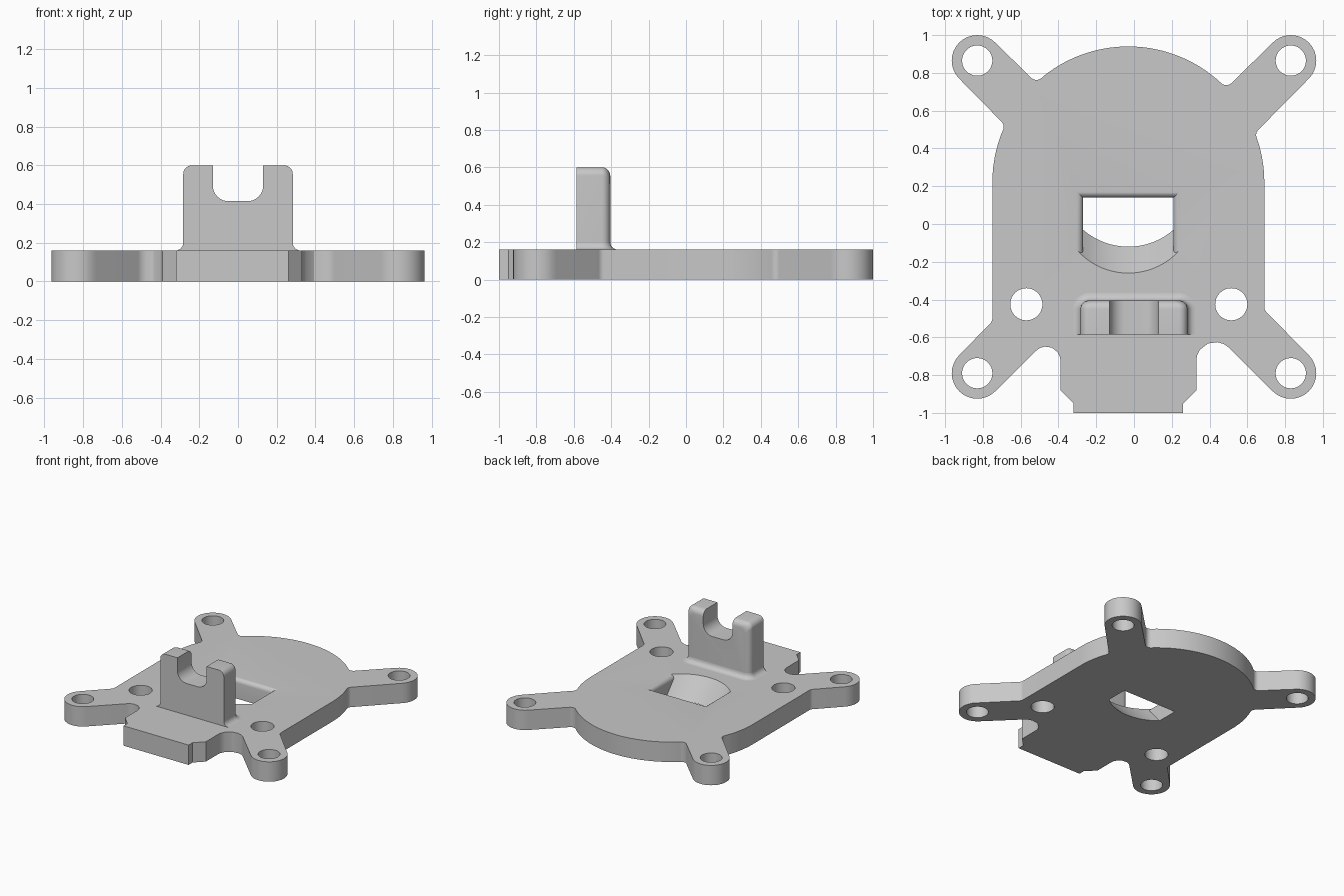
import bpy
import bmesh
from math import sin, cos, tan, pi, radians, sqrt
from mathutils import Vector

cube = bpy.data.objects.get("Cube")
if cube:
    bpy.data.objects.remove(cube, do_unlink=True)

THICK = 0.16
grey = bpy.data.materials.new("plain_grey")
grey.use_nodes = True
grey.diffuse_color = (0.58, 0.58, 0.58, 1)
grey.node_tree.nodes["Principled BSDF"].inputs["Base Color"].default_value = grey.diffuse_color


def arc(cx, cy, r, start, end, steps=16):
    """Points along a circular arc, angles in degrees."""
    angles = [radians(start + (end - start) * i / steps) for i in range(steps + 1)]
    return [(cx + r * cos(a), cy + r * sin(a)) for a in angles]


def rounded(corners, steps=8):
    """Polygon in which every corner given as (x, y, r) is filleted."""
    points = []
    for i, corner in enumerate(corners):
        c = Vector(corner[:2])
        if len(corner) == 2:
            points.append(c)
            continue
        r = corner[2]
        u = (Vector(corners[i - 1][:2]) - c).normalized()
        v = (Vector(corners[(i + 1) % len(corners)][:2]) - c).normalized()
        half = u.angle(v) / 2
        centre = c + (u + v).normalized() * r / sin(half)
        a = c + u * r / tan(half) - centre
        b = c + v * r / tan(half) - centre
        points += [centre + a.lerp(b, k / steps).normalized() * r for k in range(steps + 1)]
    return points


def loft(name, sections):
    """Closed solid through matching rings of 3D points."""
    bm = bmesh.new()
    rings = [[bm.verts.new(p) for p in ring] for ring in sections]
    n = len(rings[0])
    for low, high in zip(rings, rings[1:]):
        for i in range(n):
            j = (i + 1) % n
            bm.faces.new((low[i], low[j], high[j], high[i]))
    bm.faces.new(rings[0][::-1])
    bm.faces.new(rings[-1])
    bmesh.ops.recalc_face_normals(bm, faces=bm.faces)
    mesh = bpy.data.meshes.new(name)
    bm.to_mesh(mesh)
    bm.free()
    mesh.materials.append(grey)
    obj = bpy.data.objects.new(name, mesh)
    bpy.context.collection.objects.link(obj)
    return obj


def at_z(points, z):
    return [(p[0], p[1], z) for p in points]


def at_y(points, y):
    return [(p[0], y, p[1]) for p in points]


def select(obj):
    bpy.ops.object.select_all(action="DESELECT")
    obj.select_set(True)
    bpy.context.view_layer.objects.active = obj


def combine(target, other, operation):
    select(target)
    mod = target.modifiers.new("combine", "BOOLEAN")
    mod.operation = operation
    mod.solver = "EXACT"
    mod.object = other
    bpy.ops.object.modifier_apply(modifier=mod.name)
    bpy.data.objects.remove(other, do_unlink=True)


# Plate outline: round-backed body, four diagonal ears, stepped front tab
BX, BY, BR = -0.03, 0.22, 0.72
EAR_X, EAR_BACK, EAR_FRONT, EAR_R = 0.83, 0.865, -0.79, 0.135
outline = arc(BX, BY, BR, 0, 16, 6)
outline += [(0.641, 0.481, 0.04)]
outline += arc(EAR_X, EAR_BACK, EAR_R, -45, 135)
outline += [(0.489, 0.719, 0.04)]
outline += arc(BX, BY, BR, 48, 128, 32)
outline += [(-0.518, 0.748, 0.04)]
outline += arc(-EAR_X, EAR_BACK, EAR_R, 45, 225)
outline += [(-0.683, 0.523, 0.04)]
outline += arc(BX, BY, BR, 160, 180, 6)
outline += [(-0.75, -0.515, 0.04)]
outline += arc(-EAR_X, EAR_FRONT, EAR_R, 135, 315)
outline += [(-0.39, -0.545, 0.074), (-0.39, -0.88), (-0.32, -0.95), (-0.32, -1),
            (0.26, -1), (0.26, -0.95), (0.33, -0.88), (0.33, -0.485, 0.1)]
outline += arc(EAR_X, EAR_FRONT, EAR_R, 225, 405)
outline += [(0.69, -0.455, 0.04)]
outline = rounded(outline)
plate = loft("mounting_plate", [at_z(outline, 0), at_z(outline, THICK)])

# Screw holes in the ears and the body
holes = [(s * EAR_X, y, 0.08) for s in (-1, 1) for y in (EAR_BACK, EAR_FRONT)]
holes += [(-0.57, -0.425, 0.085), (0.515, -0.425, 0.085)]
for x, y, r in holes:
    ring = arc(x, y, r, 0, 352.5, 47)
    combine(plate, loft("hole_cutter", [at_z(ring, -0.1), at_z(ring, 0.3)]), "DIFFERENCE")


# Window: straight back and sides with a rounded rim, sloping curved front
def window_ring(z, flare):
    h = 0.24 + flare
    shift = 0.14 * min(max(z / THICK, 0), 1)
    xs = [h * (2 * i / 20 - 1) for i in range(21)]
    front = [(BX + x, 0.245 - shift - sqrt(0.365 ** 2 - x * x)) for x in xs]
    back = 0.14 + flare
    return at_z(front + [(BX + h, back), (BX - h, back)], z)


rim = 0.035
rings = [window_ring(-0.05, 0), window_ring(0, 0)]
for i in range(7):
    t = i / 6 * pi / 2
    rings.append(window_ring(THICK - rim + rim * sin(t), rim * (1 - cos(t))))
rings.append(window_ring(0.2, rim))
combine(plate, loft("window_cutter", rings), "DIFFERENCE")

# Upright bracket: flat front, rounded back edges
FRONT, BACK, HALF, TOP, R = -0.585, -0.405, 0.283, 0.6, 0.045


def bracket_ring(y, inset):
    w, top = HALF - inset, TOP - inset
    return at_y(rounded([(-w, 0.1), (w, 0.1), (w, top, R), (-w, top, R)]), y)


rings = [bracket_ring(FRONT, 0)]
for i in range(7):
    t = i / 6 * pi / 2
    rings.append(bracket_ring(BACK - R + R * sin(t), R * (1 - cos(t))))
bracket = loft("upright_bracket", rings)

# Round-bottomed slot in the bracket
slot = rounded([(-0.13, 0.415, 0.08), (0.13, 0.415, 0.08), (0.13, 0.8), (-0.13, 0.8)])
combine(bracket, loft("slot_cutter", [at_y(slot, -0.8), at_y(slot, -0.2)]), "DIFFERENCE")


# Flared fillet round the sides and back of the bracket foot
def foot_ring(z, out):
    w, back = HALF + out, BACK + out
    return at_z(rounded([(-w, FRONT), (w, FRONT), (w, back, R + out), (-w, back, R + out)]), z)


F = 0.04
rings = [foot_ring(0.12, F)]
for i in range(7):
    t = i / 6 * pi / 2
    rings.append(foot_ring(THICK + F * (1 - cos(t)), F * (1 - sin(t))))
foot = loft("bracket_foot", rings)

for part in (plate, bracket, foot):
    select(part)
    bpy.ops.object.shade_smooth_by_angle(angle=radians(30))
